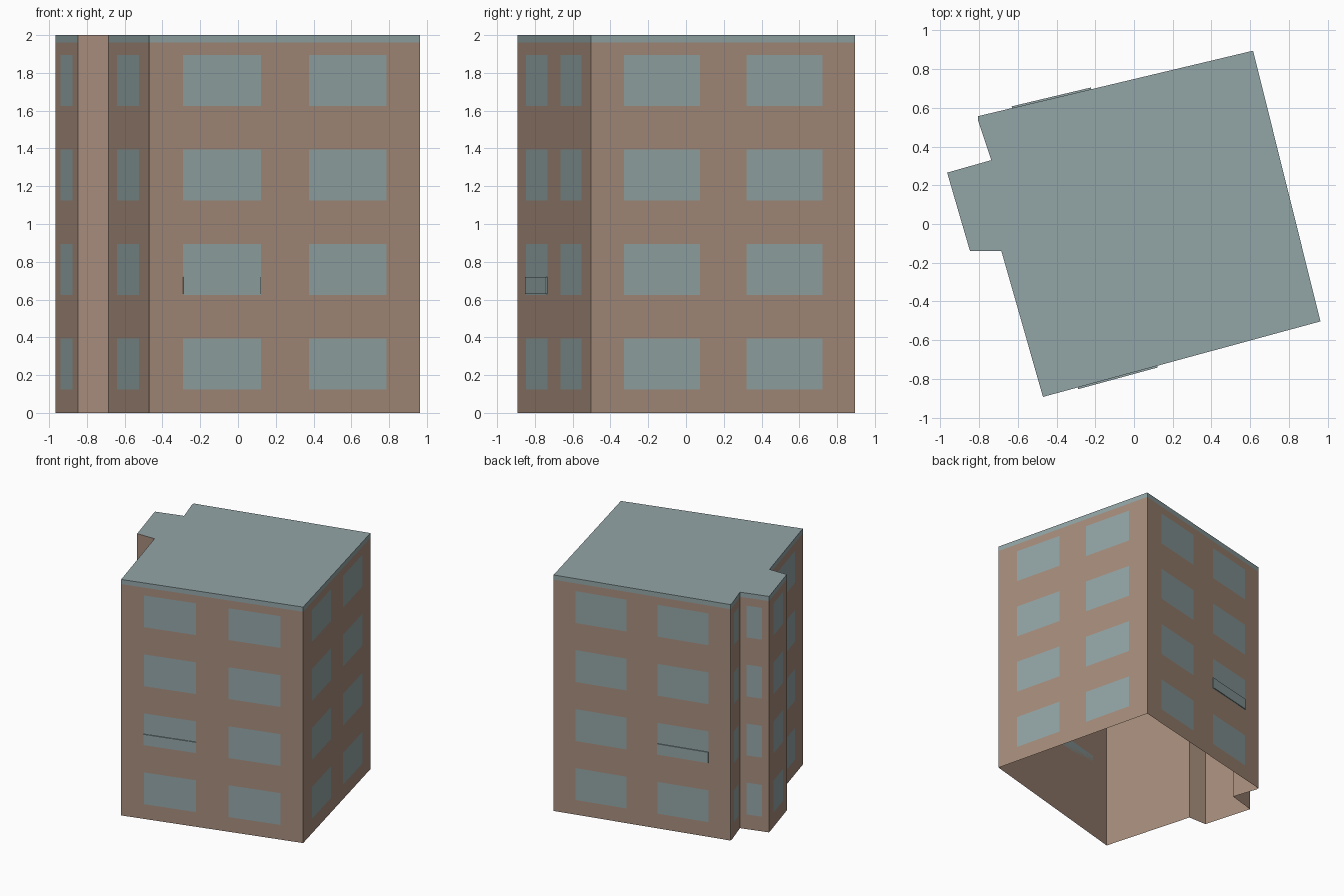
import bpy
import bmesh
from mathutils import Vector

cube = bpy.data.objects.get("Cube")
if cube:
    bpy.data.objects.remove(cube, do_unlink=True)


def make_material(name, rgb):
    mat = bpy.data.materials.new(name)
    mat.use_nodes = True
    mat.diffuse_color = (*rgb, 1)
    mat.node_tree.nodes["Principled BSDF"].inputs["Base Color"].default_value = (*rgb, 1)
    return mat


BRICK = make_material("brown brick", (0.385, 0.265, 0.2))
GREY = make_material("blue grey", (0.29, 0.375, 0.38))

HEIGHT, BAND = 2.0, 1.96
STOREYS, STOREY_HEIGHT = 4, 0.5
SILL, LINTEL = 0.125, 0.395

# Footprint, counter-clockwise; each corner starts a wall with the window
# spans given as fractions of that wall's length.
PAIR = [(0.125, 0.412), (0.589, 0.877)]
SINGLE = [(0.22, 0.76)]
WALLS = [
    ("front", (-0.47, -0.893), PAIR),
    ("left", (0.963, -0.503), PAIR),
    ("back", (0.615, 0.895), PAIR),
    ("corner", (-0.805, 0.557), []),
    ("notch", (-0.805, 0.535), SINGLE),
    ("bay_back", (-0.737, 0.33), SINGLE),
    ("bay_side", (-0.965, 0.265), SINGLE),
    ("bay_return", (-0.847, -0.14), []),
    ("right", (-0.685, -0.14), SINGLE),
]
CORNERS = [Vector((*w[1], 0)) for w in WALLS]


def finish(name, bm, materials):
    mesh = bpy.data.meshes.new(name)
    bm.to_mesh(mesh)
    bm.free()
    for mat in materials:
        mesh.materials.append(mat)
    obj = bpy.data.objects.new(name, mesh)
    bpy.context.collection.objects.link(obj)
    return obj


def wall_frame(i):
    """Start point, run along the wall and outward direction."""
    start = CORNERS[i]
    run = CORNERS[(i + 1) % len(CORNERS)] - start
    return start, run, Vector((run.y, -run.x, 0)).normalized()


def add_panel(bm, i, span, z0, z1, offset):
    start, run, out = wall_frame(i)
    corners = [(span[0], z0), (span[1], z0), (span[1], z1), (span[0], z1)]
    return bm.faces.new([bm.verts.new(start + run * t + out * offset + Vector((0, 0, z)))
                         for t, z in corners])


# Shell: open underneath, with a coloured band under the roof edge
bm = bmesh.new()
rings = [[bm.verts.new(c + Vector((0, 0, z))) for c in CORNERS] for z in (0, BAND, HEIGHT)]
count = len(CORNERS)
for level in range(2):
    low, high = rings[level], rings[level + 1]
    for i in range(count):
        j = (i + 1) % count
        face = bm.faces.new((low[i], low[j], high[j], high[i]))
        face.material_index = int(level == 1 and WALLS[i][0] != "bay_return")
bm.faces.new(rings[2]).material_index = 1
finish("building_shell", bm, [BRICK, GREY])

# Windows: flat plates on every storey of each wall
for i, (name, _, spans) in enumerate(WALLS):
    if not spans:
        continue
    bm = bmesh.new()
    for storey in range(STOREYS):
        base = storey * STOREY_HEIGHT
        for span in spans:
            add_panel(bm, i, span, base + SILL, base + LINTEL, 0.002)
    finish(name + "_windows", bm, [GREY])

# Low guard panels on a second-storey window, front and back
for i, (name, _, spans) in enumerate(WALLS):
    if name in ("front", "back"):
        index = 0 if name == "front" else 1
        bm = bmesh.new()
        panel = add_panel(bm, i, spans[index], 0.63, 0.72, 0.0)
        out = wall_frame(i)[2]
        top = bmesh.ops.extrude_face_region(bm, geom=[panel])["geom"]
        bmesh.ops.translate(bm, vec=out * 0.009,
                            verts=[v for v in top if isinstance(v, bmesh.types.BMVert)])
        bmesh.ops.recalc_face_normals(bm, faces=bm.faces)
        finish(name + "_guard_panel", bm, [GREY])
